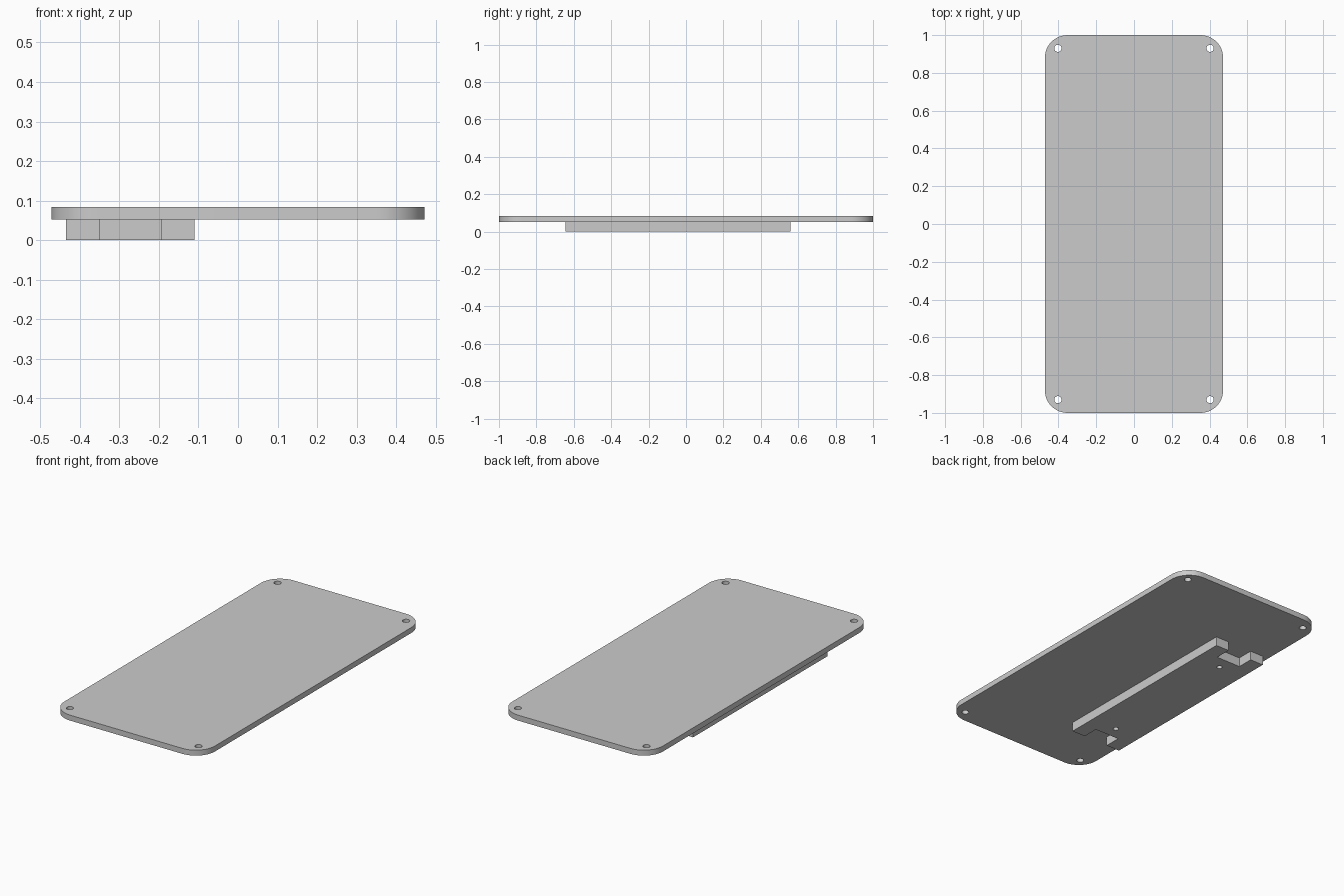
import bpy, bmesh
from math import sin, cos, pi, radians

if "Cube" in bpy.data.objects:
    bpy.data.objects.remove(bpy.data.objects["Cube"], do_unlink=True)

HALF_W, HALF_L, CORNER = 0.472, 1.0, 0.12
PLATE_BOTTOM, PLATE_TOP = 0.053, 0.084

grey = bpy.data.materials.new("plain grey")
grey.use_nodes = True
colour = (0.6, 0.6, 0.6, 1)
grey.diffuse_color = colour
grey.node_tree.nodes["Principled BSDF"].inputs["Base Color"].default_value = colour


def arc(cx, cy, r, start, sweep, steps):
    return [(cx + r * cos(start + sweep * i / steps),
             cy + r * sin(start + sweep * i / steps)) for i in range(steps + 1)]


def circle(cx, cy, r):
    return arc(cx, cy, r, 0, 2 * pi, 32)[:-1]


def prism(name, loops, z0, z1):
    """Extrude an outline (first loop) with holes (other loops)."""
    bm = bmesh.new()
    for loop in loops:
        verts = [bm.verts.new((x, y, z0)) for x, y in loop]
        for a, b in zip(verts, verts[1:] + verts[:1]):
            bm.edges.new((a, b))
    bmesh.ops.triangle_fill(bm, edges=bm.edges[:], use_beauty=True)
    ext = bmesh.ops.extrude_face_region(bm, geom=bm.faces[:], use_keep_orig=True)
    top = [g for g in ext["geom"] if isinstance(g, bmesh.types.BMVert)]
    bmesh.ops.translate(bm, verts=top, vec=(0, 0, z1 - z0))
    bmesh.ops.recalc_face_normals(bm, faces=bm.faces[:])
    # merge the flat caps into clean faces
    bmesh.ops.dissolve_limit(bm, angle_limit=radians(1), verts=[], edges=bm.edges[:])
    mesh = bpy.data.meshes.new(name)
    bm.to_mesh(mesh)
    bm.free()
    mesh.materials.append(grey)
    obj = bpy.data.objects.new(name, mesh)
    bpy.context.collection.objects.link(obj)
    bpy.ops.object.select_all(action="DESELECT")
    obj.select_set(True)
    bpy.context.view_layer.objects.active = obj
    bpy.ops.object.shade_smooth_by_angle(angle=radians(30))
    return obj


# Rounded cover plate with a screw hole in each corner
outline = []
for i, (sx, sy) in enumerate([(1, 1), (-1, 1), (-1, -1), (1, -1)]):
    outline += arc(sx * (HALF_W - CORNER), sy * (HALF_L - CORNER), CORNER, i * pi / 2, pi / 2, 12)
screw_holes = [circle(sx * 0.403, sy * 0.93, 0.019) for sx in (-1, 1) for sy in (-1, 1)]
prism("cover_plate", [outline] + screw_holes, PLATE_BOTTOM, PLATE_TOP)

# Mounting block underneath: notched at both ends, with two blind holes
MID_Y, END, NOTCH = -0.0435, 0.6015, 0.507
half = [(-0.435, END), (-0.35, END), (-0.35, NOTCH), (-0.195, NOTCH), (-0.195, END), (-0.11, END)]
block = [(x, MID_Y + y) for x, y in half] + [(x, MID_Y - y) for x, y in reversed(half)]
pilot_holes = [circle(-0.2725, MID_Y + s * 0.433, 0.015) for s in (-1, 1)]
prism("mounting_block", [block] + pilot_holes, 0, PLATE_BOTTOM)
